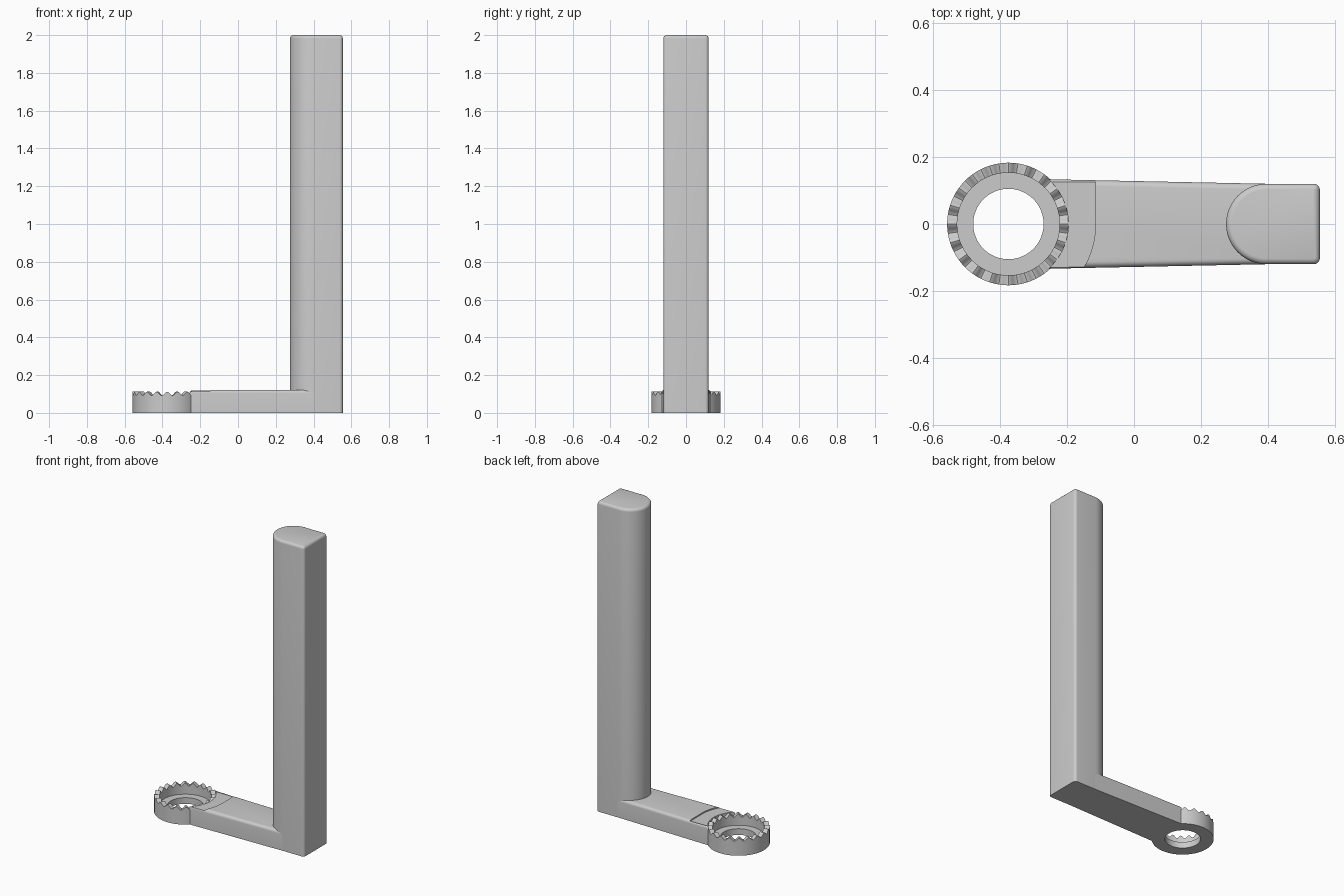
import bpy, bmesh
from math import sin, cos, pi, radians

old = bpy.data.objects.get("Cube")
if old:
    bpy.data.objects.remove(old)

GREY = (0.6, 0.6, 0.6, 1)
mat = bpy.data.materials.new("plain grey")
mat.use_nodes = True
mat.diffuse_color = GREY
mat.node_tree.nodes["Principled BSDF"].inputs["Base Color"].default_value = GREY

RING_X, RING_R, POCKET_R, HOLE_R = -0.375, 0.183, 0.153, 0.105
ARM_TOP, EDGE = 0.122, 0.018


def finish(bm, name):
    bmesh.ops.recalc_face_normals(bm, faces=bm.faces)
    me = bpy.data.meshes.new(name)
    bm.to_mesh(me)
    bm.free()
    ob = bpy.data.objects.new(name, me)
    bpy.context.collection.objects.link(ob)
    me.materials.append(mat)
    return ob


def smooth(ob):
    bpy.ops.object.select_all(action='DESELECT')
    ob.select_set(True)
    bpy.context.view_layer.objects.active = ob
    bpy.ops.object.shade_smooth_by_angle(angle=radians(30))


def prism(outline, z0, z1):
    bm = bmesh.new()
    base = bm.faces.new([bm.verts.new((x, y, z0)) for x, y in outline])
    new = bmesh.ops.extrude_face_region(bm, geom=[base])["geom"]
    for v in new:
        if isinstance(v, bmesh.types.BMVert):
            v.co.z = z1
    return bm


def bevel(bm, test, width):
    edges = [e for e in bm.edges if all(test(v.co) for v in e.verts)]
    bmesh.ops.bevel(bm, geom=edges, offset=width, segments=5,
                    profile=0.5, affect='EDGES')


def arc(cx, cy, r, a0, a1, n):
    angles = [radians(a0 + (a1 - a0) * i / n) for i in range(n + 1)]
    return [(cx + r * cos(a), cy + r * sin(a)) for a in angles]


def cut(ob, cutter):
    cutter.hide_render = True
    cutter.hide_viewport = True
    mod = ob.modifiers.new("cut", 'BOOLEAN')
    mod.operation = 'DIFFERENCE'
    mod.solver = 'EXACT'
    mod.object = cutter


# Upright post: D-shaped section, rounded over the top
half = 0.12
outline = (arc(0.395, 0, half, 90, 270, 40)
           + arc(0.555 - EDGE, -half + EDGE, EDGE, -90, 0, 6)
           + arc(0.555 - EDGE, half - EDGE, EDGE, 0, 90, 6))
bm = prism(outline, 0, 2)
bevel(bm, lambda c: c.z > 1.9, EDGE)
smooth(finish(bm, "upright_post"))

# Tapered arm with rounded upper long edges
bm = prism([(RING_X, -0.136), (0.4, -half), (0.4, half), (RING_X, 0.136)], 0, ARM_TOP)
edges = [e for e in bm.edges if all(v.co.z > 0.1 for v in e.verts)
         and e.verts[0].co.y * e.verts[1].co.y > 0]
bmesh.ops.bevel(bm, geom=edges, offset=EDGE, segments=5, profile=0.5, affect='EDGES')
arm = finish(bm, "arm")

# Shallow step around the ring, rounded on one side and straight on the other
step = (arc(RING_X, 0, 0.26, -90, 0, 24)
        + [(RING_X + 0.26, 0.125), (RING_X, 0.125)])
cut(arm, finish(prism(step, 0.114, 0.2), "step_cutter"))
cut(arm, finish(prism(arc(RING_X, 0, RING_R - 0.004, 0, 357.5, 143), -0.1, 0.2),
                "ring_cutter"))
smooth(arm)

# Serrated ring: section swept round, with a wavy rim
TEETH, STEPS = 20, 8
bm = bmesh.new()
loops = []
for i in range(TEETH * STEPS):
    a = 2 * pi * i / (TEETH * STEPS)
    rim = 0.102 + 0.010 * cos(TEETH * a)
    section = [(RING_R, 0), (RING_R, rim), (POCKET_R, rim),
               (POCKET_R, 0.04), (HOLE_R, 0.04), (HOLE_R, 0)]
    loops.append([bm.verts.new((RING_X + r * cos(a), r * sin(a), z)) for r, z in section])
for i, lo in enumerate(loops):
    hi = loops[(i + 1) % len(loops)]
    for k in range(len(lo)):
        j = (k + 1) % len(lo)
        bm.faces.new((lo[k], lo[j], hi[j], hi[k]))
smooth(finish(bm, "serrated_ring"))
